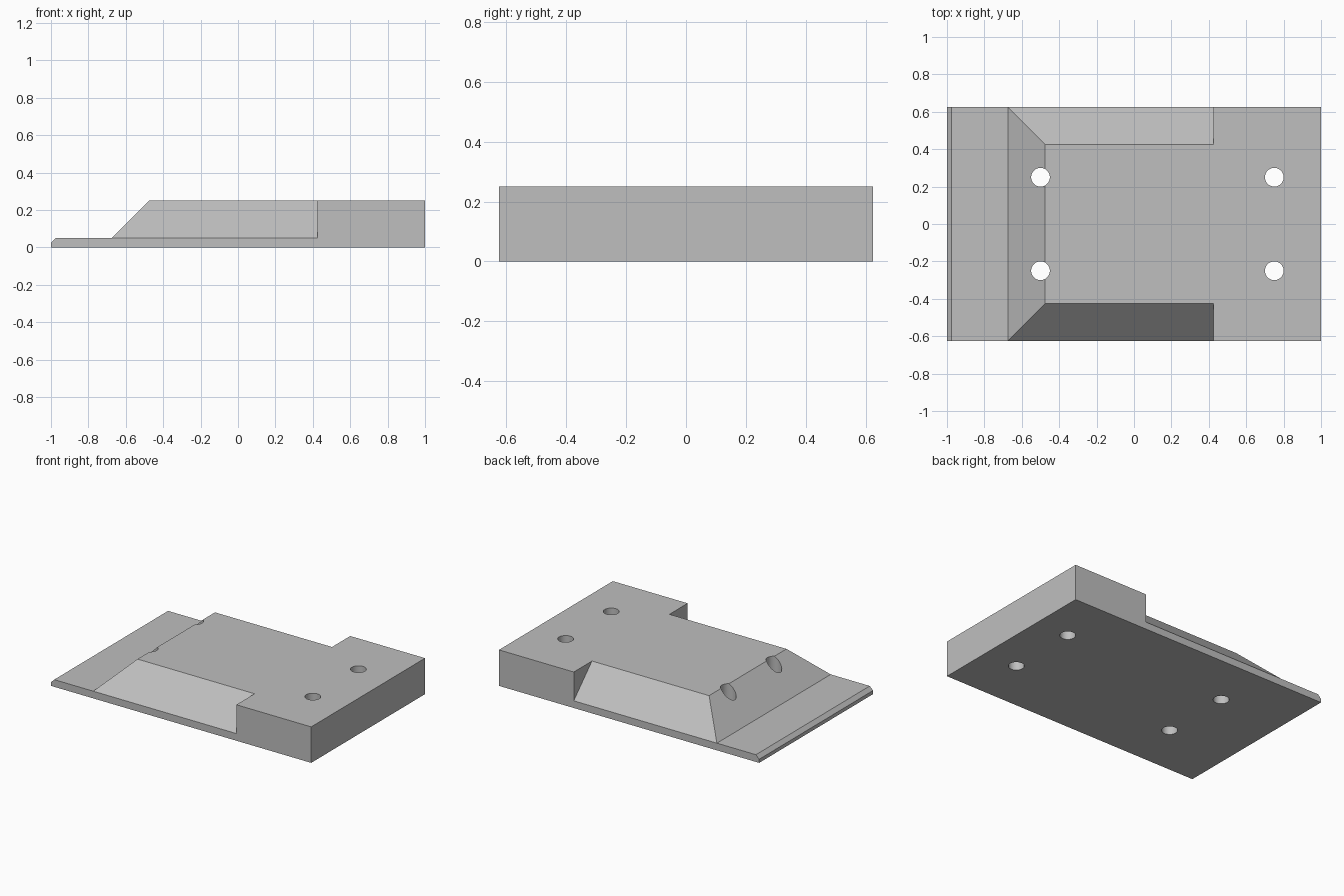
import bpy
import bmesh
from mathutils import Matrix

if "Cube" in bpy.data.objects:
    bpy.data.objects.remove(bpy.data.objects["Cube"], do_unlink=True)

HALF_Y, TOP, DECK, INSET = 0.625, 0.25, 0.05, 0.2
RAMP_X, NOTCH_X = -0.675, 0.425

# Material
grey = bpy.data.materials.new("light_grey")
grey.use_nodes = True
colour = (0.52, 0.52, 0.52, 1)
grey.diffuse_color = colour
grey.node_tree.nodes["Principled BSDF"].inputs["Base Color"].default_value = colour


def make_object(name, bm):
    bmesh.ops.recalc_face_normals(bm, faces=bm.faces[:])
    mesh = bpy.data.meshes.new(name)
    bm.to_mesh(mesh)
    bm.free()
    mesh.materials.append(grey)
    obj = bpy.data.objects.new(name, mesh)
    bpy.context.collection.objects.link(obj)
    return obj


# Plate: side outline on both flanks, joined across, with a raised bevelled block
outline = [(-1, 0), (1, 0), (1, TOP), (NOTCH_X, TOP), (NOTCH_X, DECK),
           (RAMP_X, DECK), (-0.975, DECK), (-1, 0.025)]
bm = bmesh.new()
sides, crests = [], []
for s in (-1, 1):
    side = [bm.verts.new((x, s * HALF_Y, z)) for x, z in outline]
    crest = [bm.verts.new((x, s * (HALF_Y - INSET), TOP))
             for x in (RAMP_X + INSET, NOTCH_X)]
    bm.faces.new(side)
    bm.faces.new((side[4], side[5], crest[0], crest[1]))  # flank slope
    bm.faces.new((side[3], side[4], crest[1]))            # notch wall
    sides.append(side)
    crests.append(crest)

a, b = sides
for i in (0, 1, 5, 6, 7):  # bottom, end wall, deck, chamfer, tip
    j = (i + 1) % len(outline)
    bm.faces.new((a[i], a[j], b[j], b[i]))
c, d = crests
bm.faces.new((a[5], b[5], d[0], c[0]))  # front ramp
bm.faces.new((a[2], b[2], b[3], d[1], d[0], c[0], c[1], a[3]))  # top
plate = make_object("mounting_plate", bm)

# Four through holes
bm = bmesh.new()
for x in (-0.5, 0.75):
    for y in (-0.25, 0.25):
        bmesh.ops.create_cone(bm, cap_ends=True, segments=48, radius1=0.05,
                              radius2=0.05, depth=1,
                              matrix=Matrix.Translation((x, y, 0.1)))
cutter = make_object("hole_cutter", bm)
cutter.hide_render = True

cut = plate.modifiers.new("bolt_holes", "BOOLEAN")
cut.operation = "DIFFERENCE"
cut.solver = "EXACT"
cut.object = cutter

bpy.ops.object.select_all(action="DESELECT")
plate.select_set(True)
bpy.context.view_layer.objects.active = plate
bpy.ops.object.modifier_apply(modifier=cut.name)
bpy.data.objects.remove(cutter, do_unlink=True)
bpy.ops.object.shade_smooth_by_angle(angle=0.5)
